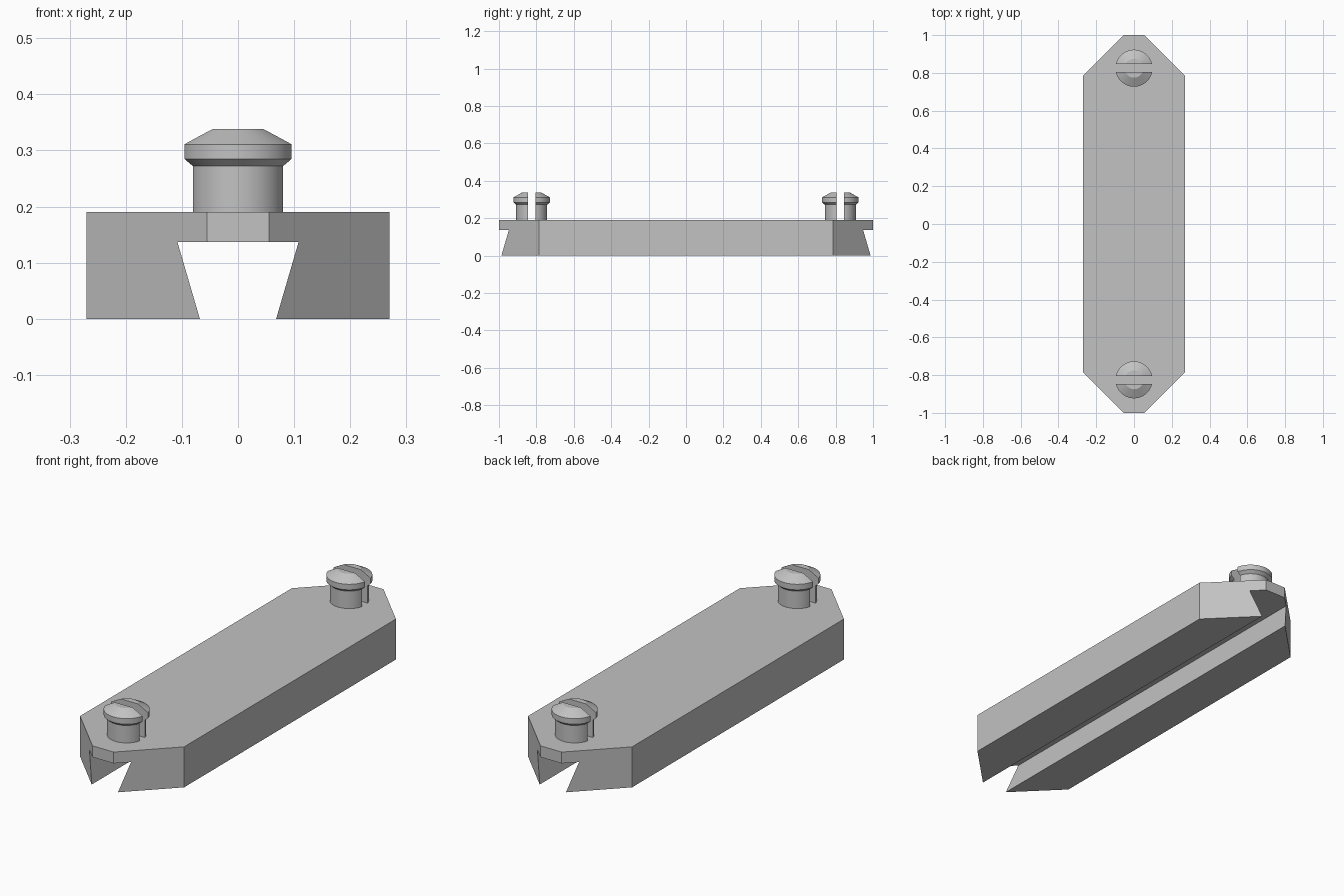
import bpy, bmesh, math
from mathutils import Vector

cube = bpy.data.objects.get("Cube")
if cube:
    bpy.data.objects.remove(cube, do_unlink=True)

grey = bpy.data.materials.new("plain grey")
grey.use_nodes = True
colour = (0.54, 0.54, 0.54, 1)
grey.diffuse_color = colour
grey.node_tree.nodes["Principled BSDF"].inputs["Base Color"].default_value = colour

TOP = 0.19
PIN_Y = 0.825


def add_object(name, bm):
    bmesh.ops.recalc_face_normals(bm, faces=bm.faces)
    mesh = bpy.data.meshes.new(name)
    bm.to_mesh(mesh)
    bm.free()
    mesh.materials.append(grey)
    obj = bpy.data.objects.new(name, mesh)
    bpy.context.collection.objects.link(obj)
    return obj


def trim(bm, point, normal):
    """Cut away everything on the normal's side and cap the opening."""
    cut = bmesh.ops.bisect_plane(
        bm, geom=bm.verts[:] + bm.edges[:] + bm.faces[:],
        plane_co=point, plane_no=normal, clear_outer=True)
    edges = [e for e in cut["geom_cut"] if isinstance(e, bmesh.types.BMEdge)]
    bmesh.ops.edgeloop_fill(bm, edges=edges)


# Rail: dovetail-grooved section swept along y, with its corners trimmed
half = [(0.27, TOP), (0.27, 0), (0.068, 0), (0.108, 0.137)]
section = half + [(-x, z) for x, z in reversed(half)]
bm = bmesh.new()
face = bm.faces.new([bm.verts.new((x, -1, z)) for x, z in section])
swept = bmesh.ops.extrude_face_region(bm, geom=[face], use_keep_orig=True)
bmesh.ops.translate(bm, vec=(0, 2, 0), verts=[
    v for v in swept["geom"] if isinstance(v, bmesh.types.BMVert)])
for sx in (-1, 1):
    for sy in (-1, 1):
        trim(bm, Vector((sx * 0.055, sy, 0)), Vector((sx, sy, 0)))
add_object("grooved_rail", bm)


# Snap pins: two turned halves with a gap between them
def snap_pin(name, y):
    profile = [(0, TOP), (0.083, TOP), (0.083, 0.272), (0.098, 0.285),
               (0.098, 0.311), (0.05, 0.338), (0, 0.338)]
    bm = bmesh.new()
    verts = [bm.verts.new((r, 0, z)) for r, z in profile]
    edges = [bm.edges.new(pair) for pair in zip(verts, verts[1:])]
    bmesh.ops.spin(bm, geom=verts + edges, axis=(0, 0, 1), cent=(0, 0, 0),
                   angle=math.tau, steps=48)
    bmesh.ops.remove_doubles(bm, verts=bm.verts, dist=0.0001)
    trim(bm, Vector((0, 0.021, 0)), Vector((0, -1, 0)))
    obj = add_object(name, bm)
    obj.location.y = y
    mirror = obj.modifiers.new("other half", 'MIRROR')
    mirror.use_axis = (False, True, False)
    mirror.use_clip = False
    mirror.use_mirror_merge = False
    bpy.ops.object.select_all(action='DESELECT')
    obj.select_set(True)
    bpy.context.view_layer.objects.active = obj
    bpy.ops.object.shade_smooth_by_angle(angle=math.radians(25))


snap_pin("front_pin", -PIN_Y)
snap_pin("back_pin", PIN_Y)
